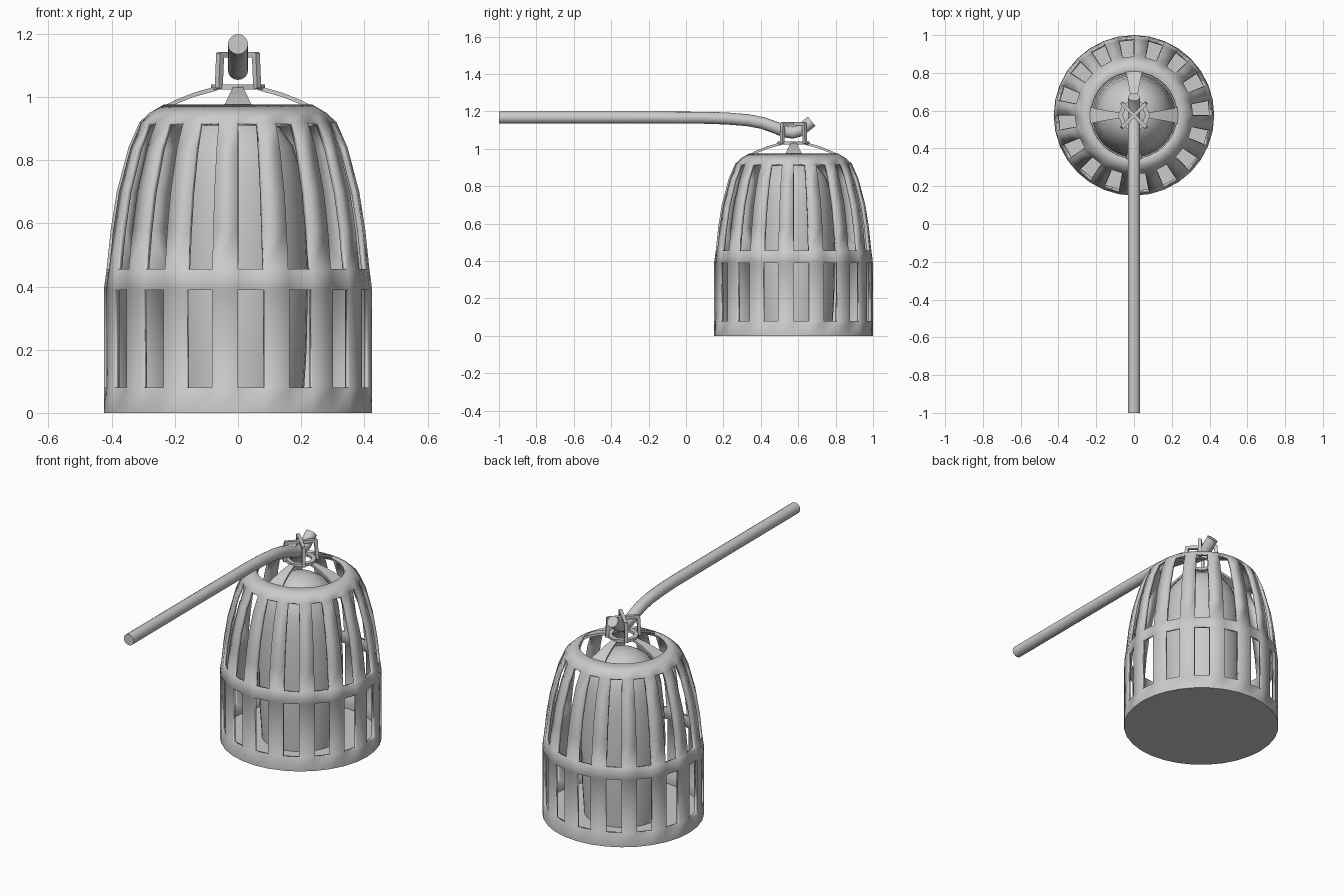
import bpy, bmesh
from math import sin, cos, pi, radians
from mathutils import Vector

if "Cube" in bpy.data.objects:
    bpy.data.objects.remove(bpy.data.objects["Cube"])

CY = 0.575          # cage centre on y


def finish(name, bm, angle=40, thick=0):
    bmesh.ops.recalc_face_normals(bm, faces=bm.faces[:])
    me = bpy.data.meshes.new(name)
    bm.to_mesh(me)
    bm.free()
    ob = bpy.data.objects.new(name, me)
    bpy.context.collection.objects.link(ob)
    if thick:
        m = ob.modifiers.new("thickness", 'SOLIDIFY')
        m.thickness = thick
        m.offset = -1
    bpy.ops.object.select_all(action='DESELECT')
    ob.select_set(True)
    bpy.context.view_layer.objects.active = ob
    bpy.ops.object.shade_smooth_by_angle(angle=radians(angle))
    return ob


def lathe(profile, n, skip=lambda row, seg: False, cap_start=False, cap_end=False):
    bm = bmesh.new()
    rings = [[bm.verts.new((r * cos(2 * pi * i / n), CY + r * sin(2 * pi * i / n), z))
              for i in range(n)] for r, z in profile]
    for j in range(len(rings) - 1):
        for i in range(n):
            if not skip(j, i):
                k = (i + 1) % n
                bm.faces.new((rings[j][i], rings[j][k], rings[j + 1][k], rings[j + 1][i]))
    if cap_start:
        bm.faces.new(rings[0][::-1])
    if cap_end:
        bm.faces.new(rings[-1])
    return bm


# Slotted cage: every other segment is open in the slot rows
cage = [(0.425, 0), (0.425, 0.08), (0.425, 0.39), (0.416, 0.455), (0.403, 0.58),
        (0.384, 0.70), (0.347, 0.84), (0.312, 0.92), (0.28, 0.95), (0.235, 0.976)]
slot_rows = {1, 3, 4, 5, 6}
finish("cage", lathe(cage, 32, lambda j, i: j in slot_rows and i % 2 == 0,
                     cap_start=True), thick=0.018)

# Inner bell standing on the floor of the cage
bell = [(0.205, 0.01), (0.217, 0.2), (0.222, 0.45), (0.213, 0.64), (0.2, 0.76),
        (0.175, 0.845), (0.13, 0.905), (0.075, 0.938), (0.02, 0.95)]
finish("inner_bell", lathe(bell, 32, cap_start=True, cap_end=True))

# Four curved straps, wide at the cage and narrow at the collar
strap = [(0.245, 0.966, 0.095), (0.2, 0.99, 0.072), (0.14, 1.014, 0.05), (0.065, 1.035, 0.026)]
for q in range(4):
    a = q * pi / 2
    out, side = Vector((cos(a), sin(a), 0)), Vector((-sin(a), cos(a), 0))
    bm = bmesh.new()
    rows = []
    for r, z, w in strap:
        p = out * r + Vector((0, CY, z))
        rows.append([bm.verts.new(p + side * s * w / 2 + Vector((0, 0, dz)))
                     for s, dz in ((-1, 0), (1, 0), (1, -0.014), (-1, -0.014))])
    for lo, hi in zip(rows, rows[1:]):
        for i in range(4):
            k = (i + 1) % 4
            bm.faces.new((lo[i], lo[k], hi[k], hi[i]))
    bm.faces.new(rows[0])
    bm.faces.new(rows[-1])
    finish("strap_%d" % (q + 1), bm)

# Collar ring joining the straps
collar = [(0.085, 1.024), (0.085, 1.04), (0.06, 1.04), (0.06, 1.024), (0.085, 1.024)]
bm = lathe(collar, 8)
bmesh.ops.remove_doubles(bm, verts=bm.verts[:], dist=1e-5)
finish("collar", bm, 30)


def beam(name, a, b, w):
    a, b = Vector(a), Vector(b)
    d = b - a
    bm = bmesh.new()
    bmesh.ops.create_cube(bm, size=1)
    rot = d.to_track_quat('Z', 'Y')
    for v in bm.verts:
        v.co = (a + b) / 2 + rot @ Vector((v.co.x * w, v.co.y * w, v.co.z * (d.length + w * 0.5)))
    finish(name, bm, 30)


# Hanger: four posts with a cross over the pole
for q in range(4):
    a = pi / 4 + q * pi / 2
    low = (0.086 * cos(a), CY + 0.086 * sin(a), 1.032)
    top = (0.08 * cos(a), CY + 0.08 * sin(a), 1.134)
    beam("hanger_post_%d" % (q + 1), low, top, 0.018)
    beam("hanger_arm_%d" % (q + 1), top, (0, CY, 1.134), 0.018)

# Pole: straight shaft that dips through the hanger and turns up at the tip
path = [(-1, 1.167), (-0.4, 1.167), (0.1, 1.166), (0.22, 1.162), (0.33, 1.153), (0.41, 1.138),
        (0.48, 1.113), (0.53, 1.092), (0.57, 1.086), (0.61, 1.097), (0.672, 1.147)]
bm = bmesh.new()
N, R = 16, 0.032
rings = []
for i, (y, z) in enumerate(path):
    y0, z0 = path[max(i - 1, 0)]
    y1, z1 = path[min(i + 1, len(path) - 1)]
    t = Vector((0, y1 - y0, z1 - z0)).normalized()
    up = Vector((0, -t.z, t.y))
    rings.append([bm.verts.new(Vector((R * cos(2 * pi * k / N), y, z)) + up * R * sin(2 * pi * k / N))
                  for k in range(N)])
for lo, hi in zip(rings, rings[1:]):
    for k in range(N):
        m = (k + 1) % N
        bm.faces.new((lo[k], lo[m], hi[m], hi[k]))
bm.faces.new(rings[0])
bm.faces.new(rings[-1])
finish("pole", bm)
